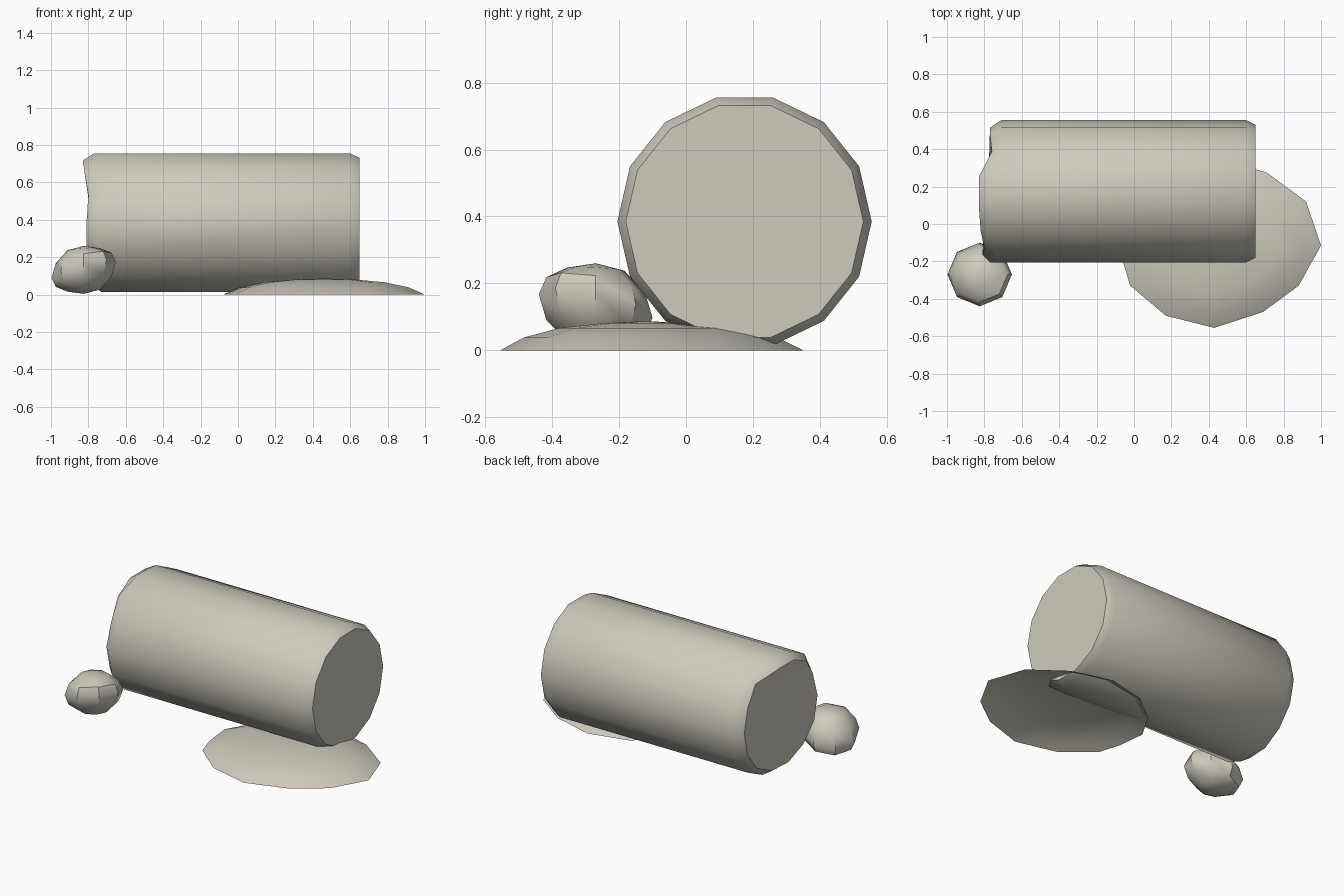
import bpy, bmesh, math

if "Cube" in bpy.data.objects:
    bpy.data.objects.remove(bpy.data.objects["Cube"])

mat = bpy.data.materials.new("warm pale grey")
mat.diffuse_color = (0.62, 0.59, 0.51, 1)
mat.use_nodes = True
mat.node_tree.nodes["Principled BSDF"].inputs["Base Color"].default_value = mat.diffuse_color


def loft(bm, rings, tip=None):
    """Bridge rings of equal length, optionally closing the last onto a tip point."""
    rows = [[bm.verts.new(p) for p in ring] for ring in rings]
    n = len(rows[0])
    for a, b in zip(rows, rows[1:]):
        for i in range(n):
            j = (i + 1) % n
            bm.faces.new((a[i], a[j], b[j], b[i]))
    if tip:
        t = bm.verts.new(tip)
        for i in range(n):
            bm.faces.new((rows[-1][i], rows[-1][(i + 1) % n], t))
    return rows


def finish(bm, name, angle):
    me = bpy.data.meshes.new(name)
    bm.to_mesh(me)
    bm.free()
    me.materials.append(mat)
    ob = bpy.data.objects.new(name, me)
    bpy.context.collection.objects.link(ob)
    bpy.ops.object.select_all(action='DESELECT')
    ob.select_set(True)
    bpy.context.view_layer.objects.active = ob
    bpy.ops.object.shade_smooth_by_angle(angle=math.radians(angle))
    return ob


# Log: 14-sided trunk along x, clean bevelled end at +x, uneven broken end at -x
N = 14
broken = [-.71, -.71, -.72, -.76, -.77, -.79, -.73, -.77, -.77, -.76, -.73, -.72, -.72, -.71]
inner = [-.77, -.77, -.76, -.83, -.83, -.82, -.80, -.81, -.81, -.80, -.79, -.78, -.77, -.77]


def circle(xs, r):
    return [(xs[i], .175 + r * math.cos(i * math.tau / N), .385 + r * math.sin(i * math.tau / N))
            for i in range(N)]


bm = bmesh.new()
rows = loft(bm, [circle([.65] * N, .355), circle([.60] * N, .38),
                 circle(broken, .38), circle(inner, .34)], tip=(-.78, .175, .385))
bm.faces.new(rows[0])
bmesh.ops.recalc_face_normals(bm, faces=bm.faces)
finish(bm, "log", 42)

# Stone: small 8-sided lump, sheared so it looks irregular
bm = bmesh.new()
bmesh.ops.create_uvsphere(bm, u_segments=8, v_segments=6, radius=1)
for v in bm.verts:
    x, y, z = v.co
    tilt = (.042 * x - .035 * y) * (1 - z * z)
    v.co = (-.825 + .172 * x, -.27 + .17 * y, .132 + .128 * z + tilt)
finish(bm, "stone", 40)

# Mound: low open-bottomed dome with an uneven outline
outline = [(1, -.115), (.92, .12), (.71, .275), (.45, .35), (.2, .29), (.02, .15), (-.08, -.02),
           (-.06, -.2), (-.02, -.33), (.17, -.49), (.43, -.555), (.69, -.47), (.88, -.33)]
cx, cy = .46, -.12
bm = bmesh.new()
loft(bm, [[(cx + (x - cx) * s, cy + (y - cy) * s, z) for x, y in outline]
          for s, z in ((1, 0), (.84, .038), (.6, .066), (.3, .081))], tip=(cx, cy, .087))
finish(bm, "mound", 40)
